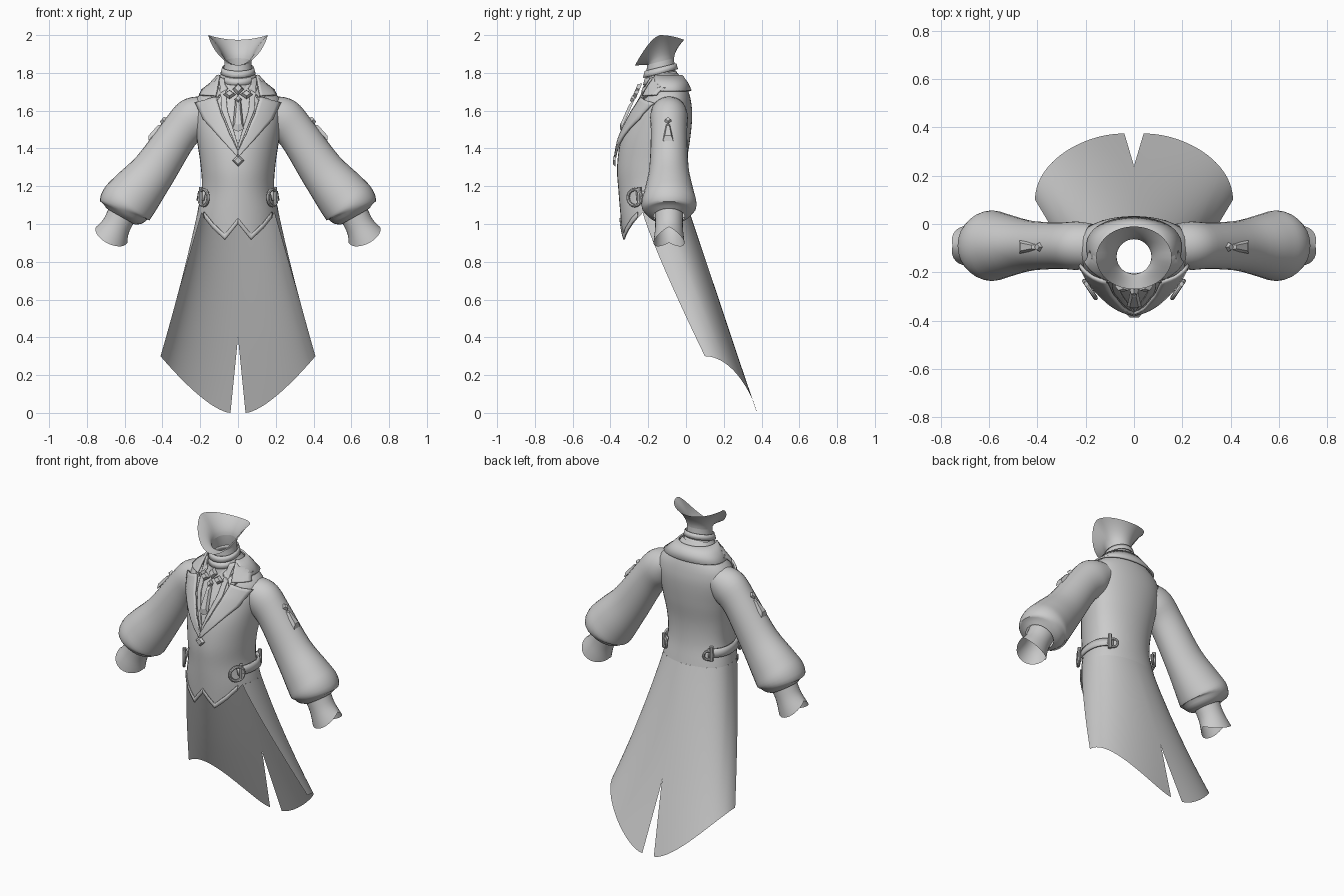
import bpy, bmesh, math
from mathutils import Vector, Matrix
from mathutils.bvhtree import BVHTree

cube = bpy.data.objects.get("Cube")
if cube:
    bpy.data.objects.remove(cube, do_unlink=True)

grey = bpy.data.materials.new("cloth_grey")
grey.use_nodes = True
grey.diffuse_color = (0.6, 0.6, 0.6, 1)
grey.node_tree.nodes["Principled BSDF"].inputs["Base Color"].default_value = (0.6, 0.6, 0.6, 1)


def finish(name, bm, mirror=False, thick=0, subdiv=0, angle=35):
    bmesh.ops.remove_doubles(bm, verts=bm.verts, dist=0.0005)
    bmesh.ops.recalc_face_normals(bm, faces=bm.faces)
    mesh = bpy.data.meshes.new(name)
    bm.to_mesh(mesh)
    bm.free()
    mesh.materials.append(grey)
    ob = bpy.data.objects.new(name, mesh)
    bpy.context.collection.objects.link(ob)
    if thick:
        m = ob.modifiers.new("thickness", "SOLIDIFY")
        m.thickness, m.offset = thick, 0
    if mirror:
        ob.modifiers.new("mirror", "MIRROR").merge_threshold = 0.001
    if subdiv:
        ob.modifiers.new("smooth", "SUBSURF").levels = subdiv
        ob.modifiers["smooth"].render_levels = subdiv
    bpy.ops.object.select_all(action="DESELECT")
    ob.select_set(True)
    bpy.context.view_layer.objects.active = ob
    bpy.ops.object.shade_smooth_by_angle(angle=math.radians(angle))
    return ob


def loft(rows, closed=False):
    bm = bmesh.new()
    grid = [[bm.verts.new(p) for p in row] for row in rows]
    n = len(rows[0])
    for r0, r1 in zip(grid, grid[1:]):
        for i in range(n if closed else n - 1):
            j = (i + 1) % n
            bm.faces.new((r0[i], r0[j], r1[j], r1[i]))
    return bm


def sample(table, u):
    """Smooth interpolation of a table whose first column is the key."""
    u = min(max(u, table[0][0]), table[-1][0])
    for i, (a, b) in enumerate(zip(table, table[1:])):
        if u <= b[0]:
            t = (u - a[0]) / (b[0] - a[0])
            p, q = table[max(i - 1, 0)], table[min(i + 2, len(table) - 1)]
            return [0.5 * (2 * y + (z - x) * t + (2 * x - 5 * y + 4 * z - w) * t * t
                           + (3 * y - x - 3 * z + w) * t ** 3)
                    for x, y, z, w in zip(p[1:], a[1:], b[1:], q[1:])]


# Torso: height, half width, front y, back y, widest y
BODY = [(0.9, .222, -.335, .04, -.12), (1.06, .215, -.348, .02, -.13), (1.18, .192, -.358, .0, -.14),
        (1.3, .197, -.365, .0, -.14), (1.45, .218, -.345, .022, -.12), (1.58, .235, -.295, .033, -.1),
        (1.66, .225, -.25, .025, -.1), (1.71, .175, -.225, .01, -.1), (1.76, .115, -.21, -.015, -.11),
        (1.8, .088, -.205, -.045, -.125)]
WAIST = 1.06
EDGE = 63


def body_point(deg, z, off=0.0):
    w, f, b, c = sample(BODY, z)
    a = math.radians(deg)
    s, k = math.sin(a), math.cos(a)
    y = c - (c - f + off) * k if k > 0 else c + (b - c + off) * abs(k) ** 0.8
    return Vector(((w + off) * s, y, z))


def hem(deg):
    """Pointed waistcoat hem at the front, level elsewhere."""
    d = min(deg, 360 - deg)
    if d <= 18:
        return 1.0 - 0.085 * d / 18
    return min(WAIST, 0.915 + (WAIST - 0.915) * (d - 18) / (EDGE - 18))


angles = [i * 9 for i in range(40)]
rows = []
for i in range(29):
    u = i / 28
    rows.append([body_point(a, hem(a) + (1.8 - hem(a)) * u) for a in angles])
torso_bm = loft(rows, True)
bmesh.ops.recalc_face_normals(torso_bm, faces=torso_bm.faces)
tree = BVHTree.FromBMesh(torso_bm)
finish("torso", torso_bm)


def on_front(x, z, off):
    hit, nor, _, _ = tree.ray_cast(Vector((x, -1, z)), Vector((0, 1, 0)))
    if hit is None:
        hit, nor, _, _ = tree.find_nearest(Vector((x, -.36, z)))
    return hit + nor * (off if nor.y < 0 else -off)


def along(pts, u):
    f = u * (len(pts) - 1)
    i = min(int(f), len(pts) - 2)
    return Vector(pts[i]).lerp(Vector(pts[i + 1]), f - i)


def strip(name, inner, outer, off, thick, n=18, across=6):
    """Panel between two front outlines, wrapped onto the torso."""
    rows = []
    for i in range(n + 1):
        p, q = along(inner, i / n), along(outer, i / n)
        rows.append([on_front(*p.lerp(q, j / across), off) for j in range(across + 1)])
    return finish(name, loft(rows), mirror=True, thick=thick)


def band(name, a0, a1, low, high, off, thick, mirror=False):
    rows = [[body_point(a0 + (a1 - a0) * i / 28, z, off) for i in range(29)]
            for z in (low, (low + high) / 2, high)]
    return finish(name, loft(rows), mirror=mirror, thick=thick)


# Coat tail: half sheet, split at the centre back
rows = []
for r in range(21):
    u = r / 20
    row = []
    for c in range(27):
        t = c / 26
        top = body_point(EDGE + (180 - EDGE) * t, WAIST)
        th = t * math.pi / 2
        x = 0.41 * math.cos(th)
        low = Vector((x, 0.1 + 0.275 * math.sin(th), 0.3 * (x / 0.41) ** 1.6))
        p = top.lerp(low, u)
        p.y = top.y + (low.y - top.y) * u ** (1 + 0.12 * (1 - t))
        p.x += 0.04 * max(0, 0.4 - p.z) / 0.4 * t ** 3
        row.append(p)
    rows.append(row)
finish("coat_tail", loft(rows), mirror=True)

# Sleeves and cuffs: key, centre x, centre z, radius in plane, radius in y
SLEEVE = [(0, .17, 1.6, .085, .09), (1, .235, 1.56, .112, .1), (2, .315, 1.475, .105, .096),
          (3, .44, 1.29, .118, .105), (4, .54, 1.165, .14, .132), (5, .592, 1.1, .146, .146),
          (6, .61, 1.062, .125, .122), (7, .622, 1.04, .085, .083)]
CUFF = [(0, .61, 1.06, .078, .075), (1, .645, .99, .076, .073), (2, .678, .925, .093, .082)]


def tube(name, table, steps, flare=0):
    rows, last = [], table[-1][0]
    for i in range(steps + 1):
        k = last * i / steps
        x, z, r, ry = sample(table, k)
        x0, z0 = sample(table, k - 0.3)[:2]
        x1, z1 = sample(table, k + 0.3)[:2]
        d = Vector((x1 - x0, 0, z1 - z0)).normalized()
        n = Vector((-d.z, 0, d.x))
        ring = []
        for j in range(28):
            a = j * math.tau / 28
            ext = flare * (abs(math.sin(a)) - 0.4) * (i / steps) ** 3
            ring.append(Vector((x, -.09, z)) + n * r * math.cos(a)
                        + Vector((0, ry * math.sin(a), 0)) + d * ext)
        rows.append(ring)
    return finish(name, loft(rows, True), mirror=True)


tube("sleeves", SLEEVE, 28)
tube("cuffs", CUFF, 8, flare=0.05)

# Neck and open jaw shell
ring_angles = [i * math.tau / 36 for i in range(36)]


def neck_ring(z, r, y=-.135):
    return [Vector((r * math.sin(b), y - r * math.cos(b), z - 0.25 * r * math.cos(b)))
            for b in ring_angles]


finish("neck", loft([neck_ring(1.7, .1), neck_ring(1.77, .085), neck_ring(1.81, .074),
                     neck_ring(1.86, .072)], True))
for z in (1.775, 1.815):
    finish("neck_band", loft([neck_ring(z - .018, .09), neck_ring(z + .015, .081)], True), thick=.006)
rows = []
for i in range(9):
    u = i / 8
    row = []
    for b, p in zip(ring_angles, neck_ring(1.86, .072)):
        c = math.cos(b)
        rim_z = 2.0 - (0.16 * c ** 1.5 if c > 0 else 0.025 * c * c)
        f = u ** 1.7
        row.append(Vector((p.x + (.157 * math.sin(b) - p.x) * f,
                           p.y + (-.14 - .13 * c - p.y) * f, p.z + (rim_z - p.z) * u)))
    rows.append(row)
finish("jaw_shell", loft(rows, True), angle=60)

# Collar, lapels and hem trim
band("collar_back", 62, 298, 1.705, 1.785, .014, .01)
strip("collar_front", [(.088, 1.785), (.1, 1.73), (.112, 1.672)],
      [(.11, 1.775), (.165, 1.725), (.197, 1.675)], .012, .01)
strip("lapels", [(.112, 1.665), (.085, 1.58), (.045, 1.48), (0, 1.385)],
      [(.213, 1.637), (.172, 1.55), (.09, 1.455), (0, 1.35)], .014, .012)
strip("shirt_edges", [(.07, 1.77), (.055, 1.6), (.0, 1.42)],
      [(.095, 1.77), (.085, 1.6), (.0, 1.385)], .006, .006)
hem_line = [(body_point(a, hem(a)).x, hem(a) + .002) for a in (0, 18, 36, 54)]
strip("hem_trim", hem_line, [(x, z + .03) for x, z in hem_line], .004, .006, across=2)


def plate(name, outline, place, depth=.012, mirror=False):
    """Bevelled flat badge; its outline lies in local x and z, facing -y."""
    bm = bmesh.new()
    back = [bm.verts.new(place @ Vector((x, 0, z))) for x, z in outline]
    cx = sum(p[0] for p in outline) / len(outline)
    cz = sum(p[1] for p in outline) / len(outline)
    front = [bm.verts.new(place @ Vector((cx + (x - cx) * .6, -depth, cz + (z - cz) * .6)))
             for x, z in outline]
    bm.faces.new(back)
    bm.faces.new(front)
    for i in range(len(outline)):
        j = (i + 1) % len(outline)
        bm.faces.new((back[i], back[j], front[j], front[i]))
    return finish(name, bm, mirror=mirror, angle=10)


def diamond(w, h):
    return [(0, h), (w, 0), (0, -h), (-w, 0)]


# Neck tie, cross brooch and front button
def front_at(x, z, off, tilt=0):
    return Matrix.Translation(on_front(x, z, off)) @ Matrix.Rotation(tilt, 4, "X")


plate("tie", [(-.014, .09), (.014, .09), (.03, -.085), (0, -.1), (-.03, -.085)],
      front_at(0, 1.575, .012, math.radians(-24)), .016)
plate("brooch_top", diamond(.03, .035), front_at(0, 1.705, .02, -.4), .02)
plate("brooch_sides", diamond(.034, .026), front_at(.042, 1.675, .022, -.4), .02, True)
plate("brooch_bottom", diamond(.02, .025), front_at(0, 1.65, .02, -.4), .02)
plate("front_button", diamond(.032, .032), front_at(0, 1.335, .01), .014)

# Sleeve pendants, lying on the outer slope of the upper arm
slope = (Matrix.Translation((.425, -.095, 1.495)) @ Matrix.Rotation(math.radians(-42), 4, "Y")
         @ Matrix.Rotation(math.radians(90), 4, "Z"))
plate("sleeve_pendants", [(-.012, .045), (.012, .045), (.028, -.075), (-.028, -.075)], slope, .018, True)
plate("sleeve_pendant_heads", [(x, z + .06) for x, z in diamond(.022, .026)], slope, .024, True)

# Side belts with ring buckles and end bars
band("side_belts", 58, 138, 1.125, 1.175, .014, .01, True)


def ring_buckle(name, deg, size, wire):
    c, d = body_point(deg, 1.14, .022), body_point(deg, 1.14, .1) - body_point(deg, 1.14)
    side = d.normalized().cross(Vector((0, 0, 1)))
    out = d.normalized()
    rows = []
    for i in range(21):
        a = i * math.tau / 20
        radial = side * math.cos(a) + Vector((0, 0, 1)) * math.sin(a)
        rows.append([c + radial * (size + wire * math.cos(t)) + out * wire * math.sin(t)
                     for t in (k * math.tau / 8 for k in range(8))])
    return finish(name, loft(rows, True), mirror=True)


ring_buckle("front_rings", 56, .043, .009)
ring_buckle("back_rings", 138, .026, .008)
for name, deg in (("front_bars", 63), ("back_bars", 132)):
    bm = bmesh.new()
    bmesh.ops.create_cone(bm, cap_ends=True, segments=8, radius1=.011, radius2=.011, depth=.09,
                          matrix=Matrix.Translation(body_point(deg, 1.15, .024)))
    finish(name, bm, mirror=True)
